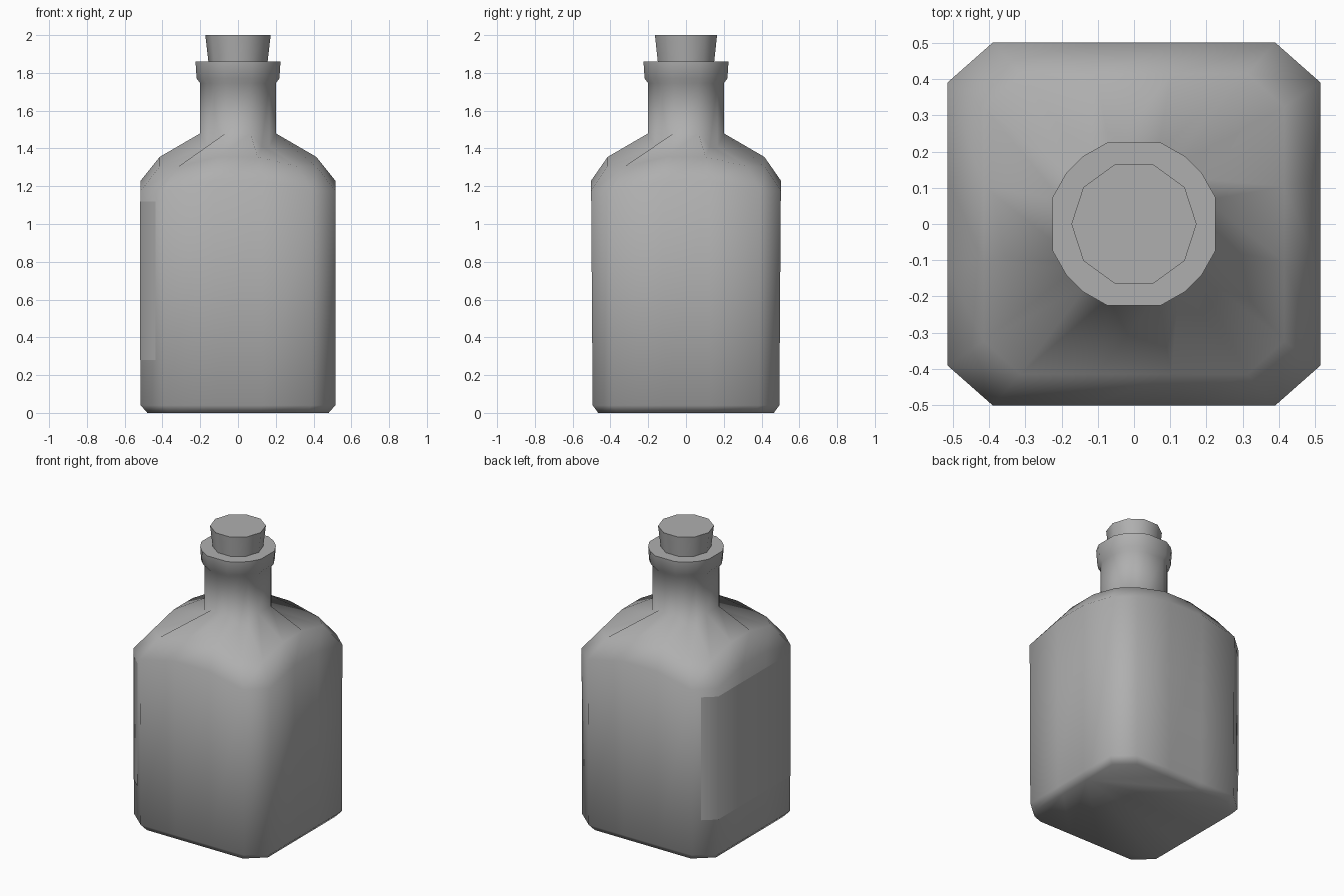
import bpy, bmesh, math

if "Cube" in bpy.data.objects:
    bpy.data.objects.remove(bpy.data.objects["Cube"])

# Mid grey shared by all parts
grey = bpy.data.materials.new("grey")
grey.diffuse_color = (.43, .43, .43, 1)
grey.use_nodes = True
grey.node_tree.nodes["Principled BSDF"].inputs["Base Color"].default_value = grey.diffuse_color


def loft(name, rings, angle):
    """Skin a list of equal-length closed rings and cap both ends."""
    bm = bmesh.new()
    vr = [[bm.verts.new(p) for p in r] for r in rings]
    for a, b in zip(vr, vr[1:]):
        n = len(a)
        for i in range(n):
            j = (i + 1) % n
            bm.faces.new((a[i], a[j], b[j], b[i]))
    bm.faces.new(vr[0][::-1])
    bm.faces.new(vr[-1])
    return finish(name, bm, angle)


def finish(name, bm, angle):
    me = bpy.data.meshes.new(name)
    bm.to_mesh(me)
    bm.free()
    me.materials.append(grey)
    ob = bpy.data.objects.new(name, me)
    bpy.context.collection.objects.link(ob)
    bpy.ops.object.select_all(action='DESELECT')
    ob.select_set(True)
    bpy.context.view_layer.objects.active = ob
    bpy.ops.object.shade_smooth_by_angle(angle=math.radians(angle))
    return ob


def section(corner, sx, sy, z, drop=0):
    """Mirror one corner's points into a ring; its two corner points sit lower by drop."""
    pts = []
    for mx, my in ((1, 1), (-1, 1), (-1, -1), (1, -1)):
        c = [(x, y, z - d) for (x, y), d in zip(corner, (0, drop, drop, 0))]
        c = c if mx * my > 0 else c[::-1]
        pts += [(x * mx * sx, y * my * sy, h) for x, y, h in c]
    return pts


# Corner shapes: chamfered square for the body, rounded for the neck
SQUARE = [(1, .25), (1, .78), (.757, 1), (.25, 1)]
ROUND = [(1, .33), (.83, .63), (.63, .83), (.33, 1)]

# Glass bottle: base, walls, drooping shoulder, neck and lip
bottle = loft("bottle", [
    section(SQUARE, .48, .465, 0),
    section(SQUARE, .515, .494, .04),
    section(SQUARE, .515, .502, 1.23, .055),
    section(SQUARE, .415, .415, 1.355, .05),
    section(ROUND, .20, .20, 1.48, .07),
    section(ROUND, .20, .20, 1.745),
    section(ROUND, .219, .219, 1.77),
    section(ROUND, .225, .225, 1.86),
], 70)

# Tapered ten-sided cork
loft("cork", [
    [(r * math.cos(math.tau * i / 10), r * math.sin(math.tau * i / 10), z)
     for i in range(10)]
    for r, z in ((.15, 1.80), (.173, 2.0))
], 55)

# Paper label on the left side, wrapping onto both chamfers
bm = bmesh.new()
path = [(-.437, .462), (-.518, .391), (-.518, -.391), (-.437, -.462)]
cols = [[bm.verts.new((x, y, z)) for z in (.28, 1.12)] for x, y in path]
for a, b in zip(cols, cols[1:]):
    bm.faces.new((a[0], b[0], b[1], a[1]))
finish("label", bm, 55)
